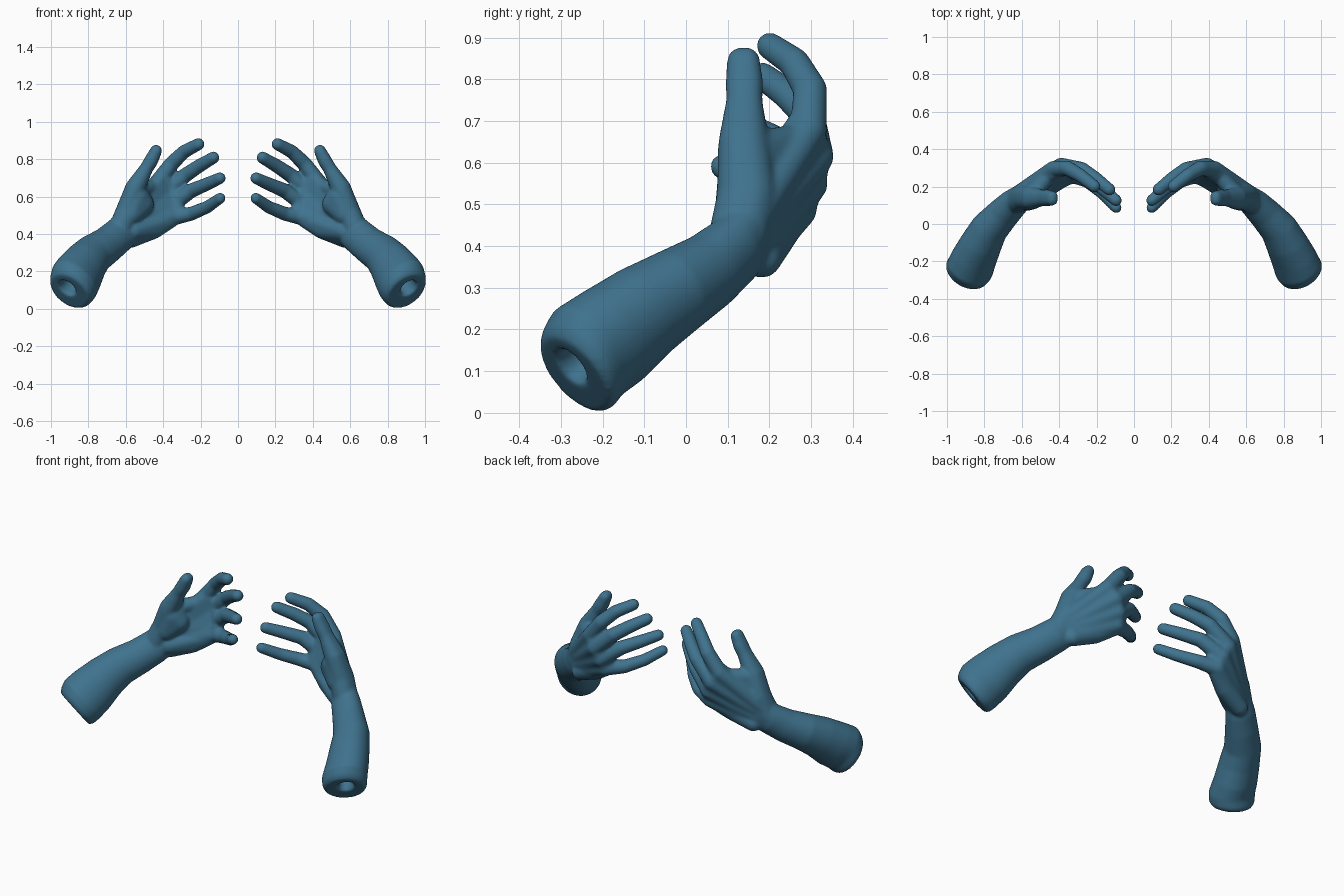
import bpy, bmesh, math
from mathutils import Vector

if "Cube" in bpy.data.objects:
    bpy.data.objects.remove(bpy.data.objects["Cube"])

skin = bpy.data.materials.new("slate_blue")
skin.diffuse_color = (0.05, 0.17, 0.27, 1)
skin.use_nodes = True
skin.node_tree.nodes["Principled BSDF"].inputs["Base Color"].default_value = skin.diffuse_color
ACROSS = Vector((0.39, 0.14, 0.91))       # little finger side -> thumb side
PALM = Vector((-0.41, -0.86, 0.30))       # direction the palm faces


def add_hull(bm, balls, side):
    """Convex hull around balls (x, y, z, r)."""
    tmp = bmesh.new()
    for x, y, z, r in balls:
        ball = bmesh.new()
        bmesh.ops.create_icosphere(ball, subdivisions=3, radius=r)
        for v in ball.verts:
            tmp.verts.new(((x + v.co.x) * side, y + v.co.y, z + v.co.z))
        ball.free()
    bmesh.ops.convex_hull(tmp, input=tmp.verts[:])
    bmesh.ops.delete(tmp, geom=[v for v in tmp.verts if not v.link_faces], context='VERTS')
    bmesh.ops.recalc_face_normals(tmp, faces=tmp.faces[:])
    me = bpy.data.meshes.new("tmp")
    tmp.to_mesh(me)
    tmp.free()
    bm.from_mesh(me)
    bpy.data.meshes.remove(me)


def add_chain(bm, balls, side):
    for a, b in zip(balls, balls[1:]):
        add_hull(bm, [a, b], side)


def shift(ball, vec, scale=1.0):
    return (ball[0] + vec[0], ball[1] + vec[1], ball[2] + vec[2], ball[3] * scale)


def toward(a, b, t):
    return tuple(p + (q - p) * t for p, q in zip(a, b))


def add_forearm(bm, side, n=40):
    cap = Vector((0.902, -0.268, 0.092))
    out = Vector((0.45, -0.65, -0.61)).normalized()
    hole = cap + Vector((0.012, -0.008, 0.017))
    # centre, tangent, half width, half thickness
    rings = [(hole - out * 0.10, -out, 0.043, 0.036), (hole - out * 0.02, -out, 0.047, 0.040),
             (hole, -out, 0.054, 0.046), (cap, -out, 0.114, 0.108),
             (cap - out * 0.02 + Vector((0, -0.002, 0.004)), -out, 0.131, 0.120),
             (cap - out * 0.06 + Vector((0.001, -0.006, 0.016)), -out, 0.142, 0.120)]
    body = [(0.852, -0.175, 0.185, 0.138, 0.114), (0.815, -0.10, 0.243, 0.122, 0.107),
            (0.772, -0.022, 0.292, 0.108, 0.098), (0.70, 0.055, 0.34, 0.098, 0.086),
            (0.64, 0.115, 0.39, 0.094, 0.075), (0.585, 0.16, 0.445, 0.088, 0.058)]
    pts = [Vector(b[:3]) for b in body]
    for i, b in enumerate(body):
        t = pts[min(i + 1, len(pts) - 1)] - pts[max(i - 1, 0)]
        rings.append((pts[i], t.normalized(), b[3], b[4]))
    loops = []
    for c, t, w, h in rings:
        u = (ACROSS - t * ACROSS.dot(t)).normalized()
        v = t.cross(u)
        loop = []
        for k in range(n):
            a = 2 * math.pi * k / n
            p = c + u * w * math.cos(a) + v * h * math.sin(a)
            loop.append(bm.verts.new((p.x * side, p.y, p.z)))
        loops.append(loop)
    faces = [bm.faces.new(loops[0]), bm.faces.new(loops[-1])]
    for a, b in zip(loops, loops[1:]):
        for k in range(n):
            j = (k + 1) % n
            faces.append(bm.faces.new((a[k], a[j], b[j], b[k])))
    bmesh.ops.recalc_face_normals(bm, faces=faces)


# knuckle, two joints and tip of each finger
FINGERS = [
    [(.430, .293, .675, .045), (.355, .298, .775, .041), (.288, .260, .840, .037), (.211, .201, .880, .033)],
    [(.390, .310, .615, .045), (.280, .293, .715, .040), (.205, .243, .765, .037), (.131, .184, .808, .033)],
    [(.362, .296, .550, .045), (.252, .255, .630, .040), (.170, .190, .665, .036), (.096, .126, .698, .032)],
    [(.352, .270, .488, .045), (.250, .232, .508, .038), (.165, .163, .543, .034), (.095, .087, .591, .030)],
]
WRIST = [(.615, .158, .470, .050), (.605, .158, .440, .050),
         (.595, .162, .410, .050), (.585, .168, .375, .048)]
THUMB = [(.632, .125, .420, .066), (.590, .146, .520, .066), (.550, .138, .645, .055), (.490, .140, .750, .037),
         (.465, .140, .790, .039), (.438, .138, .845, .033)]


def build_arm(name, side):
    bm = bmesh.new()
    add_forearm(bm, side)
    # palm slab reaching the finger webs, with a soft ridge to each knuckle
    knuckles = [f[0] for f in FINGERS]
    webs = [toward(f[0], f[1], .27) for f in FINGERS]
    for i in range(3):
        pair = slice(i, i + 2)
        add_hull(bm, [shift(b, PALM * .005, .96) for b in knuckles[pair] + WRIST[pair]], side)
        add_hull(bm, [shift(b, PALM * .020, .92) for b in knuckles[pair] + WRIST[pair]], side)
        add_hull(bm, [shift(b, PALM * .010, .86) for b in knuckles[pair] + webs[pair]], side)
    for f, w in zip(FINGERS, WRIST):
        add_hull(bm, [w, f[0]], side)
        add_chain(bm, f, side)
    # thumb, flattened sideways by doubling it along y
    for dy in (-.008, .008):
        add_chain(bm, [shift(b, (0, dy, 0), .97) for b in THUMB], side)
    # thumb mound, web and heel of the palm
    add_hull(bm, [(.543, .148, .595, .070), (.572, .132, .505, .062), (.515, .165, .560, .066)], side)
    add_hull(bm, [(.540, .165, .630, .048), (.440, .270, .655, .038), (.590, .165, .490, .045)], side)
    add_hull(bm, [(.577, .182, .370, .047), (.450, .212, .425, .052), (.360, .252, .474, .043),
                  (.560, .135, .415, .052)], side)
    me = bpy.data.meshes.new(name)
    bm.to_mesh(me)
    bm.free()
    me.materials.append(skin)
    ob = bpy.data.objects.new(name, me)
    bpy.context.collection.objects.link(ob)
    # fuse all parts into one soft skin
    rm = ob.modifiers.new("fuse", 'REMESH')
    rm.mode = 'VOXEL'
    rm.voxel_size = 0.007
    rm.use_smooth_shade = True
    sm = ob.modifiers.new("soften", 'SMOOTH')
    sm.factor = 0.5
    sm.iterations = 14


build_arm("arm_and_hand_right", 1)
build_arm("arm_and_hand_left", -1)
